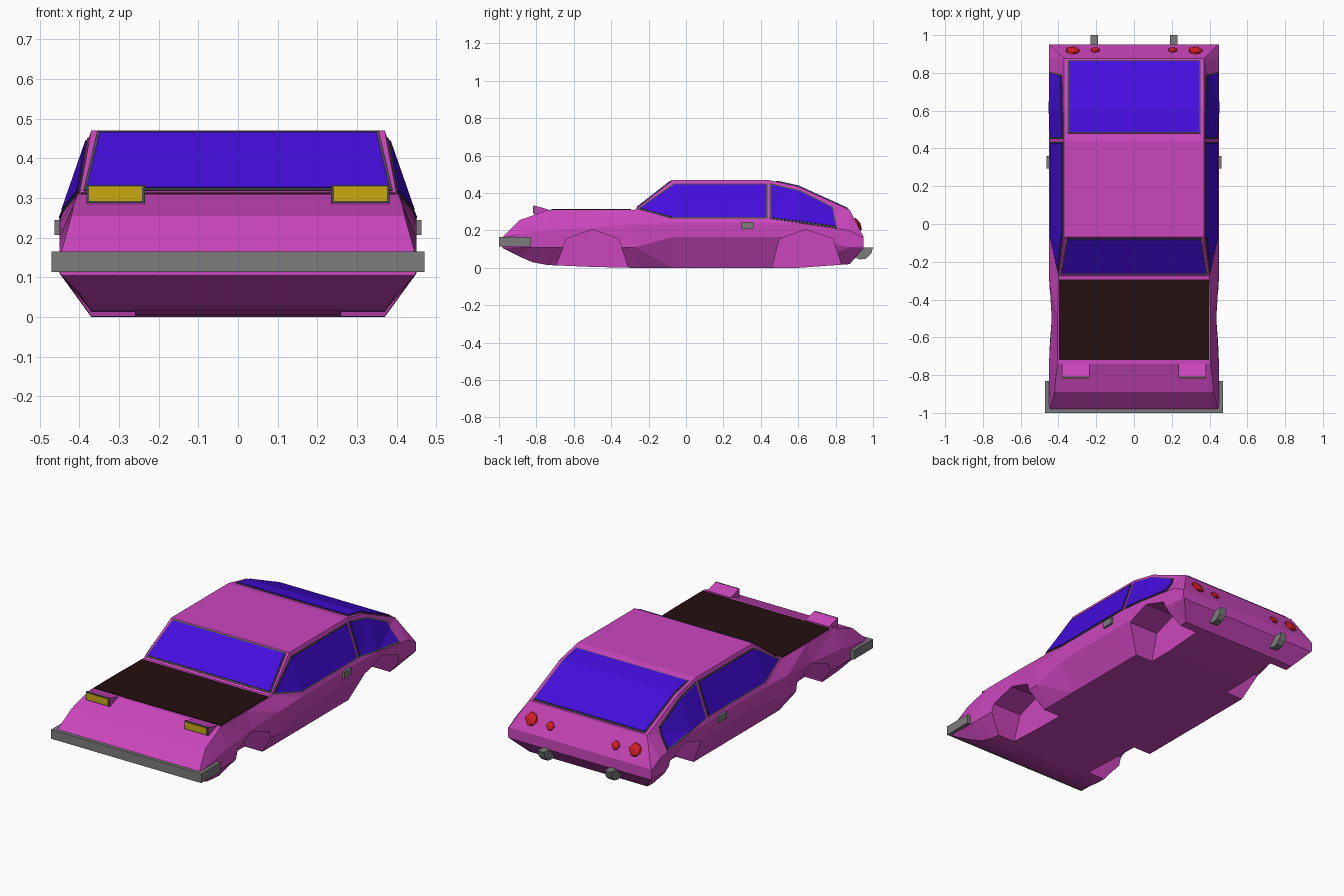
import bpy, bmesh, math
from mathutils import Vector, Matrix

if "Cube" in bpy.data.objects:
    bpy.data.objects.remove(bpy.data.objects["Cube"])


def material(name, r, g, b):
    m = bpy.data.materials.new(name)
    m.diffuse_color = (r, g, b, 1)
    m.use_nodes = True
    m.node_tree.nodes["Principled BSDF"].inputs["Base Color"].default_value = m.diffuse_color
    return m


PINK = material("magenta paint", 0.60, 0.062, 0.51)
BLUE = material("blue glass", 0.058, 0.004, 0.72)
GREY = material("grey metal", 0.20, 0.20, 0.20)
TRIM = material("dark grey trim", 0.07, 0.075, 0.075)
BLACK = material("black hood", 0.017, 0.0045, 0.0045)
YELLOW = material("yellow lamp", 0.58, 0.40, 0.006)
RED = material("red lamp", 0.65, 0.014, 0.018)


def make(name, bm, mat):
    me = bpy.data.meshes.new(name)
    bm.to_mesh(me)
    me.materials.append(mat)
    ob = bpy.data.objects.new(name, me)
    bpy.context.collection.objects.link(ob)
    return ob


def box(name, x0, x1, y0, y1, z0, z1, mat):
    return prism(name, [(y0, z0), (y1, z0), (y1, z1), (y0, z1)], x0, x1, mat)


def prism(name, profile, x0, x1, mat):
    """Side profile (y, z) extruded from x0 to x1."""
    bm = bmesh.new()
    f = bm.faces.new([bm.verts.new((x0, y, z)) for y, z in profile])
    ext = bmesh.ops.extrude_face_region(bm, geom=[f])["geom"]
    for v in ext:
        if isinstance(v, bmesh.types.BMVert):
            v.co.x = x1
    bmesh.ops.recalc_face_normals(bm, faces=bm.faces)
    return make(name, bm, mat)


# Body: half sections lofted along y: y, (bottom x,z), (sill), (shoulder), (top)
sections = [
    (-0.98, (.445, .105), (.45, .115), (.45, .160), (.445, .165)),
    (-0.89, (.40, .06), (.45, .11), (.45, .18), (.42, .255)),
    (-0.82, (.38, .03), (.45, .11), (.45, .19), (.415, .28)),
    (-0.74, (.37, .015), (.45, .11), (.45, .20), (.405, .31)),
    (-0.50, (.37, .005), (.44, .11), (.435, .215), (.405, .31)),
    (-0.275, (.37, 0), (.45, .11), (.45, .235), (.40, .31)),
    (-0.07, (.37, 0), (.45, .165), (.45, .24), (.37, .47)),
    (0.44, (.37, 0), (.45, .165), (.45, .24), (.37, .47)),
    (0.60, (.37, 0), (.45, .165), (.45, .24), (.37, .435)),
    (0.875, (.37, .02), (.45, .11), (.45, .20), (.37, .31)),
    (0.95, (.445, .105), (.45, .115), (.45, .160), (.445, .165)),
]
body_bm = bmesh.new()
rings = []
for y, *pts in sections:
    loop = pts + [(-x, z) for x, z in reversed(pts)]
    rings.append([body_bm.verts.new((x, y, z)) for x, z in loop])
for a, b in zip(rings, rings[1:]):
    for i in range(8):
        j = (i + 1) % 8
        body_bm.faces.new((a[i], a[j], b[j], b[i]))
body_bm.faces.new(rings[0])
body_bm.faces.new(rings[-1])
bmesh.ops.triangulate(body_bm, faces=body_bm.faces)
bmesh.ops.recalc_face_normals(body_bm, faces=body_bm.faces)
body = make("car_body", body_bm, PINK)

# Wheel wells cut into both sides
arches = [
    [(-.695, -.1), (-.69, .02), (-.64, .155), (-.50, .205), (-.36, .155), (-.31, .0), (-.305, -.1)],
    [(.455, -.1), (.46, .0), (.50, .155), (.64, .205), (.785, .155), (.83, .02), (.835, -.1)],
]
bpy.context.view_layer.objects.active = body
for arch in arches:
    for s in (-1, 1):
        cutter = prism("wheel_well_cutter", arch, s * .26, s * .6, PINK)
        cutter.hide_render = True
        mod = body.modifiers.new("wheel well", 'BOOLEAN')
        mod.operation, mod.solver, mod.object = 'DIFFERENCE', 'EXACT', cutter
        bpy.ops.object.modifier_apply(modifier=mod.name)
        bpy.data.objects.remove(cutter)


def panel(name, poly, direction, inset, lift, mat):
    """Thin plate following the body, trimmed to a convex outline (CCW)."""
    d = Vector(direction)
    bm = body_bm.copy()
    bm.normal_update()
    bmesh.ops.delete(bm, geom=[f for f in bm.faces if f.normal.dot(d) < .5], context='FACES')
    for (u0, v0), (u1, v1) in zip(poly, poly[1:] + poly[:1]):
        n2 = Vector((v1 - v0, u0 - u1)).normalized()
        if d.z:
            co, no = Vector((u0, v0, 0)), Vector((n2.x, n2.y, 0))
        else:
            co, no = Vector((0, u0, v0)), Vector((0, n2.x, n2.y))
        bmesh.ops.bisect_plane(bm, geom=bm.verts[:] + bm.edges[:] + bm.faces[:],
                               plane_co=co - no * inset, plane_no=no, clear_outer=True)
    bm.normal_update()
    for v, n in [(v, v.normal.copy()) for v in bm.verts]:
        v.co += n * lift
    ob = make(name, bm, mat)
    mod = ob.modifiers.new("thickness", 'SOLIDIFY')
    mod.thickness, mod.offset = lift + .002, -1
    return ob


def window(name, poly, direction):
    panel(name + "_trim", poly, direction, 0, .003, TRIM)
    panel(name + "_glass", poly, direction, .007, .006, BLUE)


# Windows
UP = (0, 0, 1)
window("windshield", [(-.39, -.265), (.39, -.265), (.355, -.074), (-.355, -.074)], UP)
window("rear_window", [(-.352, .48), (.352, .48), (.352, .868), (-.352, .868)], UP)
for s, side in ((-1, "left"), (1, "right")):
    window(side + "_front_window",
           [(-.26, .315), (-.07, .263), (.435, .263), (.435, .45), (-.065, .45)], (s, 0, 0))
    window(side + "_rear_window",
           [(.45, .262), (.807, .213), (.785, .325), (.61, .413), (.45, .452)], (s, 0, 0))

# Hood panel
panel("hood_panel", [(-.397, -.72), (.397, -.72), (.397, -.295), (-.397, -.295)], UP, 0, .004, BLACK)

# Front bumper
box("front_bumper", -.47, .47, -1.0, -.83, .113, .165, GREY)


def tail_lamp(name, x, y, z, r):
    bm = bmesh.new()
    bmesh.ops.create_icosphere(bm, subdivisions=1, radius=r)
    m = Matrix.Translation((x, y, z)) @ Matrix.Rotation(-1.093, 4, 'X') @ Matrix.Diagonal((1, 1, .4, 1))
    bmesh.ops.transform(bm, matrix=m, verts=bm.verts)
    make(name, bm, RED)


# Paired small parts
for s, side in ((-1, "left"), (1, "right")):
    # Pop-up headlight: wedge housing, dark frame, yellow lens
    prism(side + "_headlight_housing", [(-.81, .285), (-.735, .30), (-.735, .312), (-.81, .333)],
          s * .235, s * .382, PINK)
    box(side + "_headlight_frame", s * .235, s * .382, -.815, -.808, .287, .333, TRIM)
    box(side + "_headlight_lens", s * .242, s * .375, -.818, -.81, .292, .329, YELLOW)
    # Door handle
    box(side + "_door_handle", s * .44, s * .462, .293, .36, .207, .245, GREY)
    # Exhaust pipe
    prism(side + "_exhaust", [(.89, .11), (.89, .06), (.93, .045), (.965, .05), (.99, .075), (1.0, .11)],
          s * .19, s * .23, GREY)
    # Tail lamps
    tail_lamp(side + "_large_tail_lamp", s * .325, .917, .232, .042)
    tail_lamp(side + "_small_tail_lamp", s * .205, .921, .226, .028)
